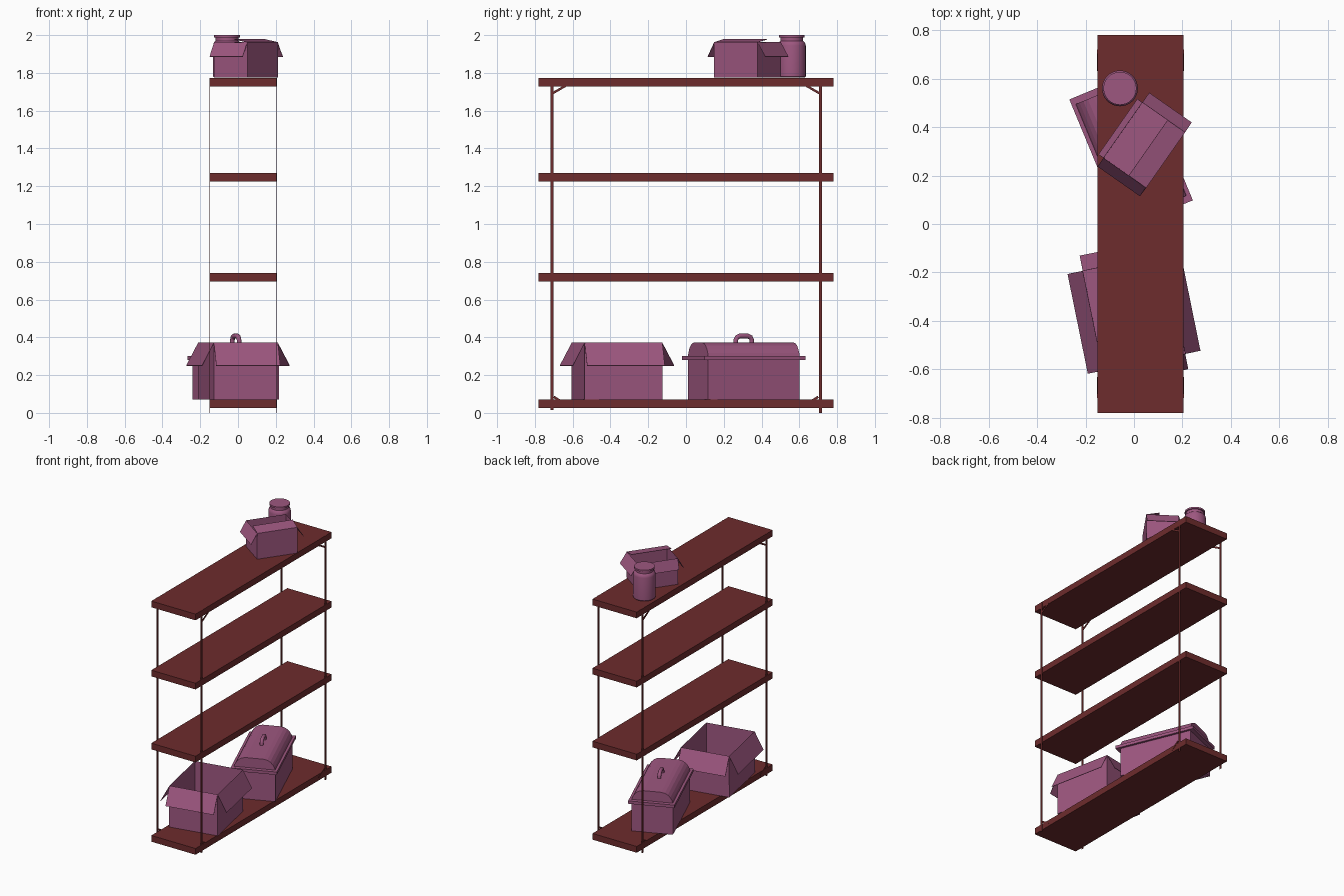
import bpy, bmesh, math
from mathutils import Matrix, Vector

if "Cube" in bpy.data.objects:
    bpy.data.objects.remove(bpy.data.objects["Cube"])


def material(name, col):
    m = bpy.data.materials.new(name)
    m.diffuse_color = (*col, 1)
    m.use_nodes = True
    m.node_tree.nodes["Principled BSDF"].inputs["Base Color"].default_value = m.diffuse_color
    return m


RED = material("dark_red", (0.155, 0.025, 0.026))
PINK = material("plum", (0.34, 0.095, 0.215))


def finish(name, bm, mat, loc=(0, 0, 0), deg=0):
    bmesh.ops.recalc_face_normals(bm, faces=bm.faces)
    me = bpy.data.meshes.new(name)
    bm.to_mesh(me)
    bm.free()
    ob = bpy.data.objects.new(name, me)
    bpy.context.collection.objects.link(ob)
    ob.location = loc
    ob.rotation_euler.z = math.radians(deg)
    me.materials.append(mat)
    return ob


def add_box(bm, lo, hi):
    lo, hi = Vector(lo), Vector(hi)
    m = Matrix.Translation((lo + hi) / 2) @ Matrix.Diagonal((*(hi - lo), 1))
    return bmesh.ops.create_cube(bm, size=1, matrix=m)["verts"]


def box(name, lo, hi, mat, loc=(0, 0, 0), deg=0):
    bm = bmesh.new()
    add_box(bm, lo, hi)
    return finish(name, bm, mat, loc, deg)


# Shelves
X0, X1 = -0.15, 0.205
for i, z in enumerate((0.071, 0.741, 1.271, 1.773)):
    box(f"shelf_{i + 1}", (X0, -0.78, z - 0.045), (X1, 0.78, z), RED)

# Posts and short corner braces on both long sides
for sx, x in (("back", X0), ("front", X1)):
    for sy, y in (("left", -0.71), ("right", 0.712)):
        z0 = 0.0 if y > 0 else 0.015
        box(f"{sx}_{sy}_post", (x - 0.002, y - 0.008, z0), (x + 0.002, y + 0.008, 1.773), RED)
        s = 1 if y > 0 else -1
        for lab, a, b in (("top", (0.71 * s, 1.69), (0.635 * s, 1.733)),
                          ("bottom", (0.70 * s, 0.085), (0.635 * s, 0.045))):
            bm = bmesh.new()
            d = Vector((0, b[0] - a[0], b[1] - a[1]))
            vs = add_box(bm, (-0.002, 0, -0.006), (0.002, d.length, 0.006))
            bmesh.ops.rotate(bm, verts=vs, cent=(0, 0, 0),
                             matrix=Matrix.Rotation(math.atan2(d.z, d.y), 3, "X"))
            finish(f"{sx}_{sy}_{lab}_brace", bm, RED, (x, a[0], a[1]))


# Open cartons: floor, four walls, four flaps given as (outward, upward)
def carton(name, loc, deg, hx, hy, h, flaps):
    bm = bmesh.new()

    def quad(*pts):
        bm.faces.new([bm.verts.new(p) for p in pts])
    quad((-hx, -hy, 0), (hx, -hy, 0), (hx, hy, 0), (-hx, hy, 0))
    sides = {"+x": ((hx, -hy), (hx, hy), (1, 0)), "+y": ((hx, hy), (-hx, hy), (0, 1)),
             "-x": ((-hx, hy), (-hx, -hy), (-1, 0)), "-y": ((-hx, -hy), (hx, -hy), (0, -1))}
    for key, (a, b, n) in sides.items():
        quad((*a, 0), (*b, 0), (*b, h), (*a, h))
        out, up = flaps[key]
        off = Vector((n[0] * out, n[1] * out, h + up))
        quad((*a, h), (*b, h), Vector((*b, 0)) + off, Vector((*a, 0)) + off)
    bmesh.ops.remove_doubles(bm, verts=bm.verts, dist=1e-5)
    ob = finish(name, bm, PINK, loc, deg)
    mod = ob.modifiers.new("card", "SOLIDIFY")
    mod.thickness = 0.003
    mod.offset = 0


down = (0.063, -0.12)
carton("large_carton", (0.0, -0.365, 0.073), 11.5, 0.173, 0.21, 0.297,
       {"+x": down, "-x": down, "+y": down, "-y": down})
carton("small_carton", (0.042, 0.326, 1.776), -35, 0.107, 0.14, 0.186,
       {"+x": (-0.087, 0.016), "-x": (0.024, -0.072),
        "+y": (0.048, -0.076), "-y": (0.042, -0.076)})

# Toolbox: body, rim, vaulted lid and handle
TL, TD = (-0.012, 0.306, 0), 22.5
box("toolbox_body", (-0.14, -0.262, 0.072), (0.14, 0.262, 0.281), PINK, TL, TD)
box("toolbox_rim", (-0.156, -0.29, 0.28), (0.156, 0.29, 0.301), PINK, TL, TD)
half = [(0.139, 0.3), (0.134, 0.318), (0.122, 0.338), (0.105, 0.356), (0.085, 0.367), (0.06, 0.372)]
prof = half + [(-x, z) for x, z in reversed(half)]
bm = bmesh.new()
face = bm.faces.new([bm.verts.new((x, -0.262, z)) for x, z in prof])
ext = bmesh.ops.extrude_face_region(bm, geom=[face], use_keep_orig=True)["geom"]
bmesh.ops.translate(bm, vec=(0, 0.524, 0), verts=[v for v in ext if isinstance(v, bmesh.types.BMVert)])
finish("toolbox_lid", bm, PINK, TL, TD)

cu = bpy.data.curves.new("toolbox_handle", "CURVE")
cu.dimensions = "3D"
cu.bevel_depth = 0.013
cu.bevel_resolution = 2
cu.use_fill_caps = True
path = [(-0.046, 0.368), (-0.046, 0.386), (-0.039, 0.4), (-0.023, 0.407)]
path += [(-y, z) for y, z in reversed(path)]
sp = cu.splines.new("POLY")
sp.points.add(len(path) - 1)
for p, (y, z) in zip(sp.points, path):
    p.co = (0, y, z, 1)
handle = bpy.data.objects.new("toolbox_handle", cu)
bpy.context.collection.objects.link(handle)
handle.location = TL
handle.rotation_euler.z = math.radians(TD)
cu.materials.append(PINK)

# Jar: turned profile with neck and lid
bm = bmesh.new()
prof = [(0, 0), (0.068, 0), (0.074, 0.006), (0.074, 0.17), (0.07, 0.186), (0.06, 0.195),
        (0.06, 0.213), (0.068, 0.213), (0.068, 0.225), (0, 0.225)]
vs = [bm.verts.new((r, 0, z)) for r, z in prof]
es = [bm.edges.new(p) for p in zip(vs, vs[1:])]
bmesh.ops.spin(bm, geom=vs + es, cent=(0, 0, 0), axis=(0, 0, 1), angle=math.tau, steps=32)
bmesh.ops.remove_doubles(bm, verts=bm.verts, dist=1e-5)
jar = finish("jar", bm, PINK, (-0.058, 0.56, 1.775))
bpy.context.view_layer.objects.active = jar
jar.select_set(True)
bpy.ops.object.shade_smooth_by_angle(angle=math.radians(35))
